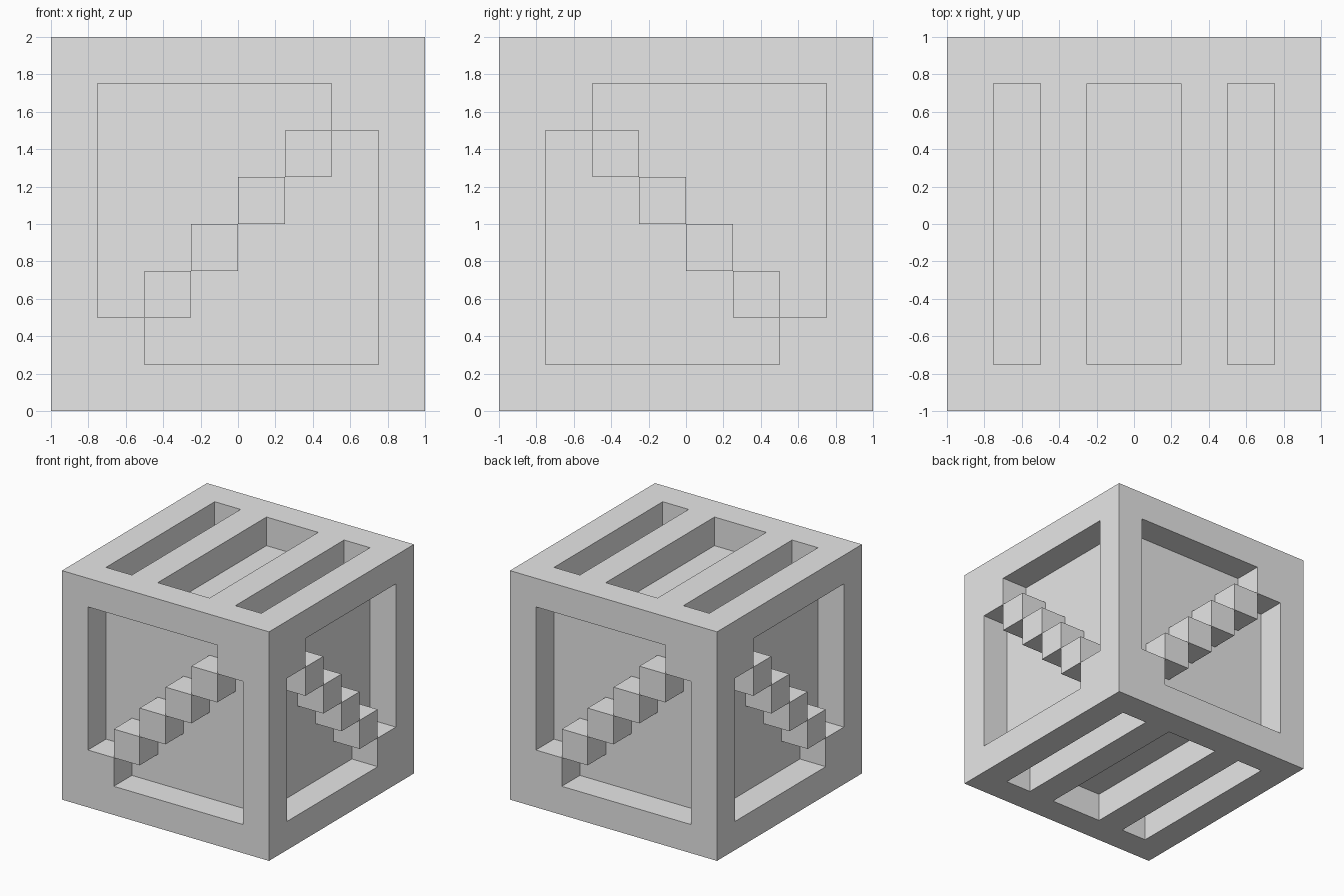
import bpy
import bmesh
from math import radians
from mathutils import Vector

cube = bpy.data.objects.get("Cube")
if cube:
    bpy.data.objects.remove(cube, do_unlink=True)

N = 8              # cells along each side
CELL = 2 / N
LAST = N - 1
WINDOW = range(1, LAST)

grey = bpy.data.materials.new("light grey")
grey.use_nodes = True
grey.diffuse_color = (0.8, 0.8, 0.8, 1)
grey.node_tree.nodes["Principled BSDF"].inputs["Base Color"].default_value = grey.diffuse_color

# Solid block of cells
solid = {(x, y, z) for x in range(N) for y in range(N) for z in range(N)}

# Side windows, one cell deep, each crossed by a diagonal row of blocks
for a in WINDOW:
    for z in WINDOW:
        if a != z:
            solid -= {(a, 0, z), (0, a, z)}              # front and left
        if a + z != LAST:
            solid -= {(a, LAST, z), (LAST, a, z)}        # back and right

# Three slots in the top and the bottom, the middle one double width
for x in (1, 3, 4, 6):
    for y in WINDOW:
        solid -= {(x, y, 0), (x, y, LAST)}

# Skin every side of a cell that faces empty space
bm = bmesh.new()
corners = {}


def corner(p):
    key = tuple(round(c) for c in p)
    if key not in corners:
        corners[key] = bm.verts.new(Vector(key) * CELL - Vector((1, 1, 0)))
    return corners[key]


for cell in sorted(solid):
    for axis in range(3):
        for sign in (-1, 1):
            normal = Vector((0, 0, 0))
            normal[axis] = sign
            beside = tuple(round(c) for c in Vector(cell) + normal)
            if beside in solid:
                continue
            u = Vector((0, 0, 0))
            u[(axis + 1) % 3] = 0.5
            v = normal.cross(u)
            mid = Vector(cell) + Vector((0.5, 0.5, 0.5)) + normal / 2
            bm.faces.new([corner(mid + d) for d in (-u - v, u - v, u + v, v - u)])

# Merge the flat areas into large faces
bmesh.ops.dissolve_limit(bm, angle_limit=radians(1), verts=bm.verts, edges=bm.edges)

mesh = bpy.data.meshes.new("carved_block")
bm.to_mesh(mesh)
bm.free()
mesh.materials.append(grey)
block = bpy.data.objects.new("carved_block", mesh)
bpy.context.scene.collection.objects.link(block)
